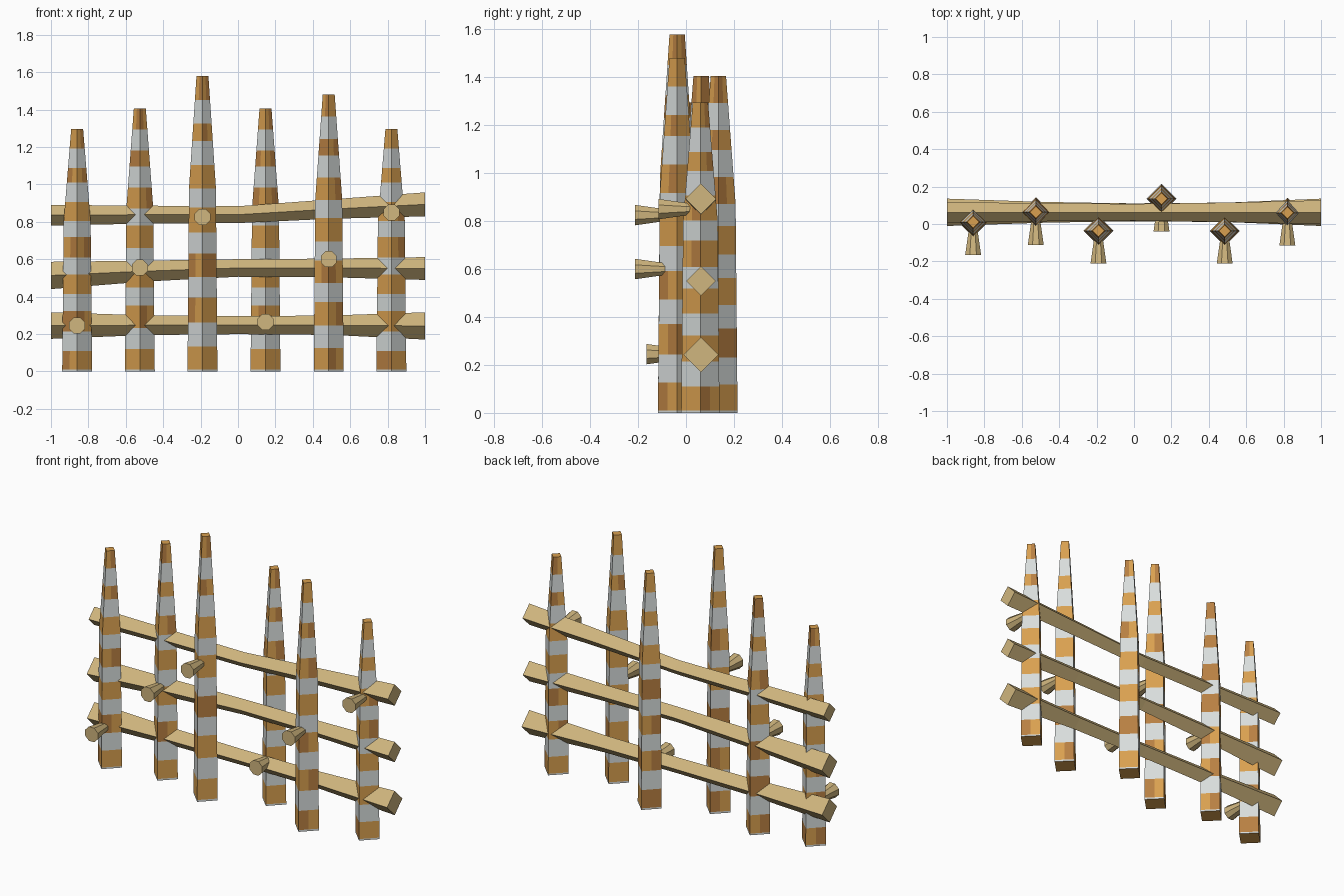
import bpy, bmesh, math, random

if "Cube" in bpy.data.objects:
    bpy.data.objects.remove(bpy.data.objects["Cube"])

random.seed(4)


def material(name, rgb):
    m = bpy.data.materials.new(name)
    lin = [((c / 255 + 0.055) / 1.055) ** 2.4 for c in rgb]
    m.diffuse_color = (*lin, 1)
    m.use_nodes = True
    m.node_tree.nodes["Principled BSDF"].inputs["Base Color"].default_value = m.diffuse_color
    return m


ORANGE = material("orange wood", (217, 160, 80))
BROWN = material("brown wood", (184, 128, 66))
WHITE = material("white paint", (216, 221, 220))
TAN = material("tan wood", (208, 182, 126))


def loft(name, rings, mats, rule):
    """Skin a list of point rings, cap both ends, colour by rule(band, column)."""
    bm = bmesh.new()
    loops = [[bm.verts.new(p) for p in r] for r in rings]
    n = len(loops[0])
    for b in range(len(loops) - 1):
        for c in range(n):
            d = (c + 1) % n
            f = bm.faces.new((loops[b][c], loops[b][d], loops[b + 1][d], loops[b + 1][c]))
            f.material_index = rule(b, c)
    bm.faces.new(loops[0][::-1]).material_index = rule(0, -1)
    bm.faces.new(loops[-1]).material_index = rule(len(loops) - 1, -1)
    bmesh.ops.recalc_face_normals(bm, faces=bm.faces)
    me = bpy.data.meshes.new(name)
    bm.to_mesh(me)
    bm.free()
    for m in mats:
        me.materials.append(m)
    ob = bpy.data.objects.new(name, me)
    bpy.context.collection.objects.link(ob)
    return ob


# Stripe edges and the taper kink, as fractions of post height
STRIPES = [0, 0.007, 0.085, 0.165, 0.25, 0.32, 0.40, 0.47, 0.555, 0.62,
           0.70, 0.78, 0.84, 0.92, 1]
KINK = 0.62


def post_radius(t):
    if t < KINK:
        return 0.08 - 0.008 * t / KINK
    return 0.072 - 0.04 * (t - KINK) / (1 - KINK)


def diamond8(x, y, z, r):
    """Diamond outline with a point in the middle of each side."""
    h = r / 2
    return [(x + a, y + b, z) for a, b in
            ((r, 0), (h, h), (0, r), (-h, h), (-r, 0), (-h, -h), (0, -r), (h, -h))]


def post_rule(band, column):
    if column < 0:
        return 0
    if band % 2 == 0:          # white stripes
        return 2
    return 1 if random.random() < 0.3 else 0


# Posts with a peg in front: x, y, height, peg height
POSTS = [(-0.86, 0.01, 1.295, 0.245), (-0.525, 0.063, 1.405, 0.555),
         (-0.19, -0.037, 1.578, 0.825), (0.147, 0.135, 1.405, 0.265),
         (0.485, -0.037, 1.48, 0.60), (0.82, 0.06, 1.295, 0.85)]

for i, (x, y, h, pz) in enumerate(POSTS, 1):
    loft(f"post_{i}", [diamond8(x, y, t * h, post_radius(t)) for t in STRIPES],
         [ORANGE, BROWN, WHITE], post_rule)
    # Flared octagonal peg
    ring = [math.radians(22.5 + 45 * k) for k in range(8)]
    loft(f"peg_{i}",
         [[(x + r * math.cos(a), py, pz + r * math.sin(a)) for a in ring]
          for py, r in ((y - 0.175, 0.046), (y, 0.019))],
         [TAN], lambda b, c: 0)

# Rails: (centre height, half width) at five stations along x
RAILS = {
    "lower_rail": [(0.245, 0.071), (0.247, 0.053), (0.247, 0.048), (0.247, 0.052), (0.243, 0.073)],
    "middle_rail": [(0.513, 0.073), (0.536, 0.056), (0.553, 0.047), (0.553, 0.050), (0.55, 0.061)],
    "upper_rail": [(0.835, 0.055), (0.838, 0.048), (0.838, 0.045), (0.868, 0.052), (0.893, 0.064)],
}
for name, stations in RAILS.items():
    rings = []
    for k, (z, r) in enumerate(stations):
        x = -1 + 0.5 * k
        rings.append([(x, 0.0625 + r, z), (x, 0.0625, z + r),
                      (x, 0.0625 - r, z), (x, 0.0625, z - r)])
    loft(name, rings, [TAN], lambda b, c: 0)
